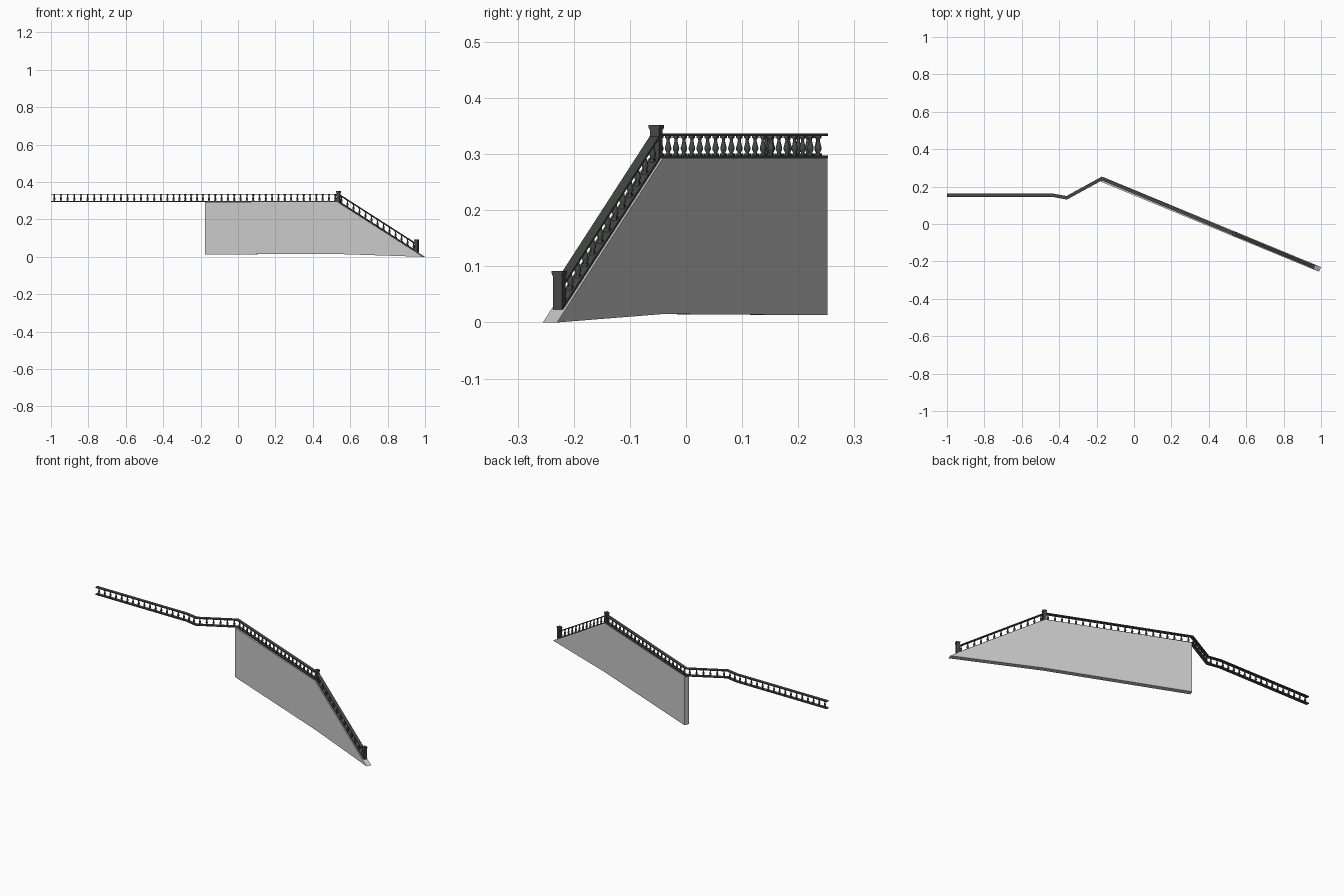
import bpy, bmesh, math
from mathutils import Vector, Matrix

if "Cube" in bpy.data.objects:
    bpy.data.objects.remove(bpy.data.objects["Cube"])

stone = bpy.data.materials.new("dark_stone")
stone.diffuse_color = (0.06, 0.065, 0.06, 1)
stone.use_nodes = True
stone.node_tree.nodes["Principled BSDF"].inputs["Base Color"].default_value = stone.diffuse_color

START, TOP, FOOT, END = (Vector(p) for p in (
    (-0.172, 0.239, 0), (0.537, -0.053, 0), (0.955, -0.226, 0), (0.9945, -0.2425, 0)))
YAW = math.atan2(END.y - START.y, END.x - START.x)
LEVEL = 0.293          # top of the wall
DROP = LEVEL / (END - TOP).length
FOOT_Z = LEVEL - DROP * (FOOT - TOP).length

# Centre line of the balustrade, at the wall top
PATH = [Vector((-1, 0.153, LEVEL)), Vector((-0.43, 0.153, LEVEL)),
        Vector((-0.36, 0.14, LEVEL)), Vector((START.x, 0.243, LEVEL)),
        Vector((TOP.x, TOP.y, LEVEL)), Vector((FOOT.x, FOOT.y, FOOT_Z))]


def finish(name, bm, mat=None):
    bmesh.ops.recalc_face_normals(bm, faces=bm.faces)
    me = bpy.data.meshes.new(name)
    bm.to_mesh(me)
    bm.free()
    ob = bpy.data.objects.new(name, me)
    bpy.context.collection.objects.link(ob)
    if mat:
        me.materials.append(mat)
    return ob


def block(bm, x, y, z0, z1, w, yaw):
    """Upright square block."""
    m = (Matrix.Translation((x, y, (z0 + z1) / 2)) @ Matrix.Rotation(yaw, 4, 'Z')
         @ Matrix.Diagonal((w, w, z1 - z0, 1)))
    bmesh.ops.create_cube(bm, size=1, matrix=m)


def rail(name, z0, z1, width):
    """Rectangular bar swept along the path with mitred corners."""
    bm = bmesh.new()
    dirs = [(b - a).to_2d().normalized() for a, b in zip(PATH, PATH[1:])]
    rings = []
    for i, p in enumerate(PATH):
        a, b = dirs[max(i - 1, 0)], dirs[min(i, len(dirs) - 1)]
        t = (a + b).normalized()
        half = width / 2 / t.dot(a)
        n = Vector((-t.y, t.x, 0)) * half
        rings.append([bm.verts.new(p + n * s + Vector((0, 0, z)))
                      for s, z in ((-1, z0), (1, z0), (1, z1), (-1, z1))])
    for r, q in zip(rings, rings[1:]):
        for k in range(4):
            bm.faces.new((r[k], r[(k + 1) % 4], q[(k + 1) % 4], q[k]))
    bm.faces.new(rings[0])
    bm.faces.new(rings[-1])
    return finish(name, bm, stone)


# Retaining wall: side profile extruded across its thickness
d = (END - START).normalized()
side = Vector((-d.y, d.x, 0)) * 0.0138
s_top, s_end = (TOP - START).length, (END - START).length
profile = [(0, 0.013), (s_top, 0.015), (s_end, 0), (s_top, LEVEL), (0, LEVEL)]
bm = bmesh.new()
face = bm.faces.new([bm.verts.new(START + d * s - side + Vector((0, 0, z))) for s, z in profile])
new = bmesh.ops.extrude_face_region(bm, geom=[face])["geom"]
bmesh.ops.translate(bm, vec=side * 2, verts=[v for v in new if isinstance(v, bmesh.types.BMVert)])
finish("wall", bm)

# Rails
rail("bottom_rail", 0.0, 0.005, 0.018)
rail("top_rail", 0.039, 0.044, 0.018)

# Turned balusters with square base and head
TURNING = [(0.0035, 0.008), (0.0030, 0.010), (0.0056, 0.015), (0.0058, 0.018),
           (0.0042, 0.024), (0.0026, 0.031), (0.0028, 0.033), (0.0042, 0.036)]
SIDES = 8
bm = bmesh.new()
for i, (a, b) in enumerate(zip(PATH, PATH[1:])):
    length = (b - a).to_2d().length
    count = max(2, round(length / 0.036))
    yaw = math.atan2(b.y - a.y, b.x - a.x)
    for k in range(count):
        p = a.lerp(b, (k + 0.5) / count)
        rings = [[bm.verts.new(p + Vector((r * math.cos(2 * math.pi * j / SIDES),
                                           r * math.sin(2 * math.pi * j / SIDES), z)))
                  for j in range(SIDES)] for r, z in TURNING]
        for r, q in zip(rings, rings[1:]):
            for j in range(SIDES):
                n = (j + 1) % SIDES
                f = bm.faces.new((r[j], r[n], q[n], q[j]))
                f.smooth = True
        block(bm, p.x, p.y, p.z + 0.002, p.z + 0.008, 0.010, yaw)
        block(bm, p.x, p.y, p.z + 0.036, p.z + 0.041, 0.009, yaw)
finish("balusters", bm, stone)

# Newel posts with overhanging caps
for name, p, z0, z1 in (("upper_post", TOP, LEVEL, 0.352), ("lower_post", FOOT, 0.023, 0.092)):
    bm = bmesh.new()
    block(bm, p.x, p.y, z0, z1 - 0.008, 0.0175, YAW)
    block(bm, p.x, p.y, z1 - 0.008, z1 - 0.005, 0.0195, YAW)
    block(bm, p.x, p.y, z1 - 0.005, z1, 0.0215, YAW)
    finish(name, bm, stone)
